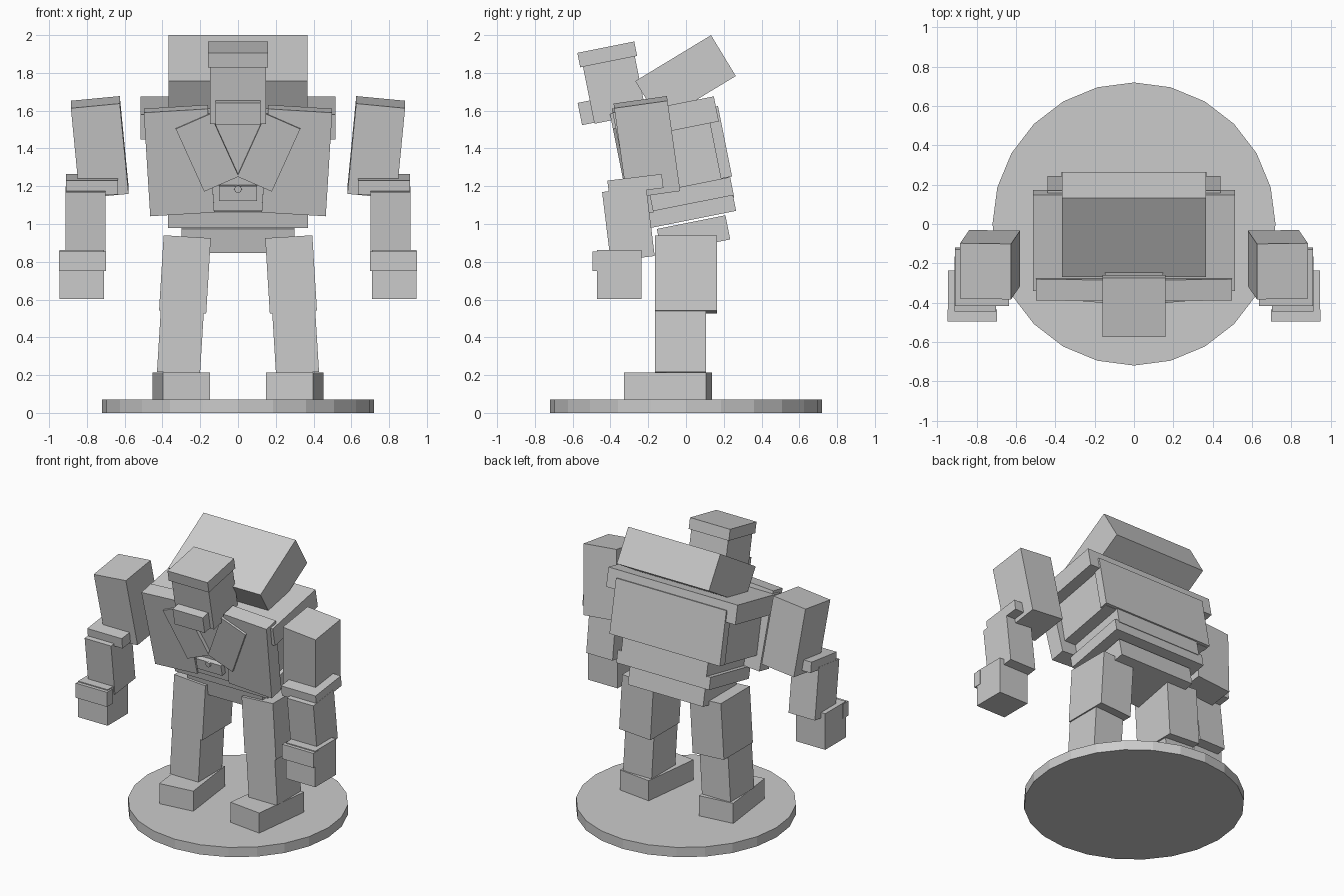
import bpy, bmesh
from math import radians
from mathutils import Matrix, Vector

if "Cube" in bpy.data.objects:
    bpy.data.objects.remove(bpy.data.objects["Cube"])


def add_mesh(name, bm, centre, rot):
    rx, ry, rz = (radians(a) for a in rot)
    turn = Matrix.Rotation(rx, 4, 'X') @ Matrix.Rotation(ry, 4, 'Y') @ Matrix.Rotation(rz, 4, 'Z')
    mesh = bpy.data.meshes.new(name)
    bm.to_mesh(mesh)
    bm.free()
    obj = bpy.data.objects.new(name, mesh)
    obj.matrix_world = Matrix.Translation(centre) @ turn
    bpy.context.collection.objects.link(obj)
    return obj


def box(name, centre, size, rot=(0, 0, 0)):
    bm = bmesh.new()
    bmesh.ops.create_cube(bm, size=1)
    bmesh.ops.scale(bm, vec=Vector(size), verts=bm.verts)
    return add_mesh(name, bm, centre, rot)


def disc(name, centre, radius, depth, sides, rot=(0, 0, 0)):
    bm = bmesh.new()
    bmesh.ops.create_cone(bm, cap_ends=True, segments=sides, radius1=radius, radius2=radius, depth=depth)
    return add_mesh(name, bm, centre, rot)


def pair(name, centre, size, rot=(0, 0, 0)):
    for side, s in (("right", 1), ("left", -1)):
        box(f"{side}_{name}", (s * centre[0], centre[1], centre[2]), size,
            (rot[0], s * rot[1], s * rot[2]))


LEAN = 11.3  # forward lean of the upper body

# Base
disc("base", (0, 0, 0.035), 0.72, 0.07, 24)

# Legs
pair("foot", (0.30, -0.095, 0.1425), (0.252, 0.438, 0.145), (0, 0, -7))
pair("shin", (0.305, -0.03, 0.375), (0.228, 0.27, 0.33), (0, -3.5, 0))
pair("thigh", (0.281, 0, 0.733), (0.25, 0.33, 0.40), (0, -3.5, 0))

# Hips, belt and torso
box("hips", (0, 0.04, 0.946), (0.60, 0.37, 0.13), (LEAN, 0, 0))
box("belt", (0, 0.03, 1.067), (0.74, 0.463, 0.087), (LEAN, 0, 0))
box("waist", (0, 0.018, 1.155), (0.68, 0.46, 0.12), (LEAN, 0, 0))
box("torso", (0, -0.034, 1.371), (0.86, 0.46, 0.35), (LEAN, 0, 0))
box("shoulder_yoke", (0, -0.083, 1.561), (1.03, 0.497, 0.135), (LEAN, 0, 0))
box("back_panel", (0, 0.177, 1.432), (0.88, 0.06, 0.38), (LEAN, 0, 0))

# Coat front, lapels and shirt
pair("coat_front", (0.312, -0.282, 1.336), (0.34, 0.11, 0.56), (LEAN, 3.5, 0))
box("shirt", (0, -0.27, 1.33), (0.32, 0.11, 0.51), (LEAN, 0, 0))
pair("lapel", (0.163, -0.347, 1.38), (0.20, 0.03, 0.37), (LEAN, 24, 0))
box("buckle", (0, -0.31, 1.165), (0.20, 0.04, 0.08), (LEAN, 0, 0))
disc("button", (0, -0.335, 1.185), 0.02, 0.02, 8, (90 + LEAN, 0, 0))

# Head
box("head", (0, -0.378, 1.71), (0.295, 0.28, 0.31), (LEAN, 0, 0))
box("cap", (0, -0.417, 1.898), (0.32, 0.307, 0.078), (LEAN, 0, 0))
box("jaw", (0, -0.513, 1.592), (0.24, 0.10, 0.12), (LEAN, 0, 0))

# Hump on the upper back
box("hump", (0, -0.0025, 1.77), (0.735, 0.469, 0.253), (31.2, 0, 0))

# Arms
pair("upper_arm", (0.732, -0.207, 1.406), (0.26, 0.285, 0.485), (8, 5.5, 0))
pair("elbow_cuff", (0.773, -0.268, 1.21), (0.275, 0.29, 0.075), (7, 0, 0))
pair("forearm", (0.807, -0.305, 1.0), (0.21, 0.235, 0.37), (7, 0, 0))
pair("hand", (0.828, -0.353, 0.732), (0.235, 0.235, 0.26))
pair("knuckle_plate", (0.823, -0.465, 0.803), (0.25, 0.06, 0.105))
